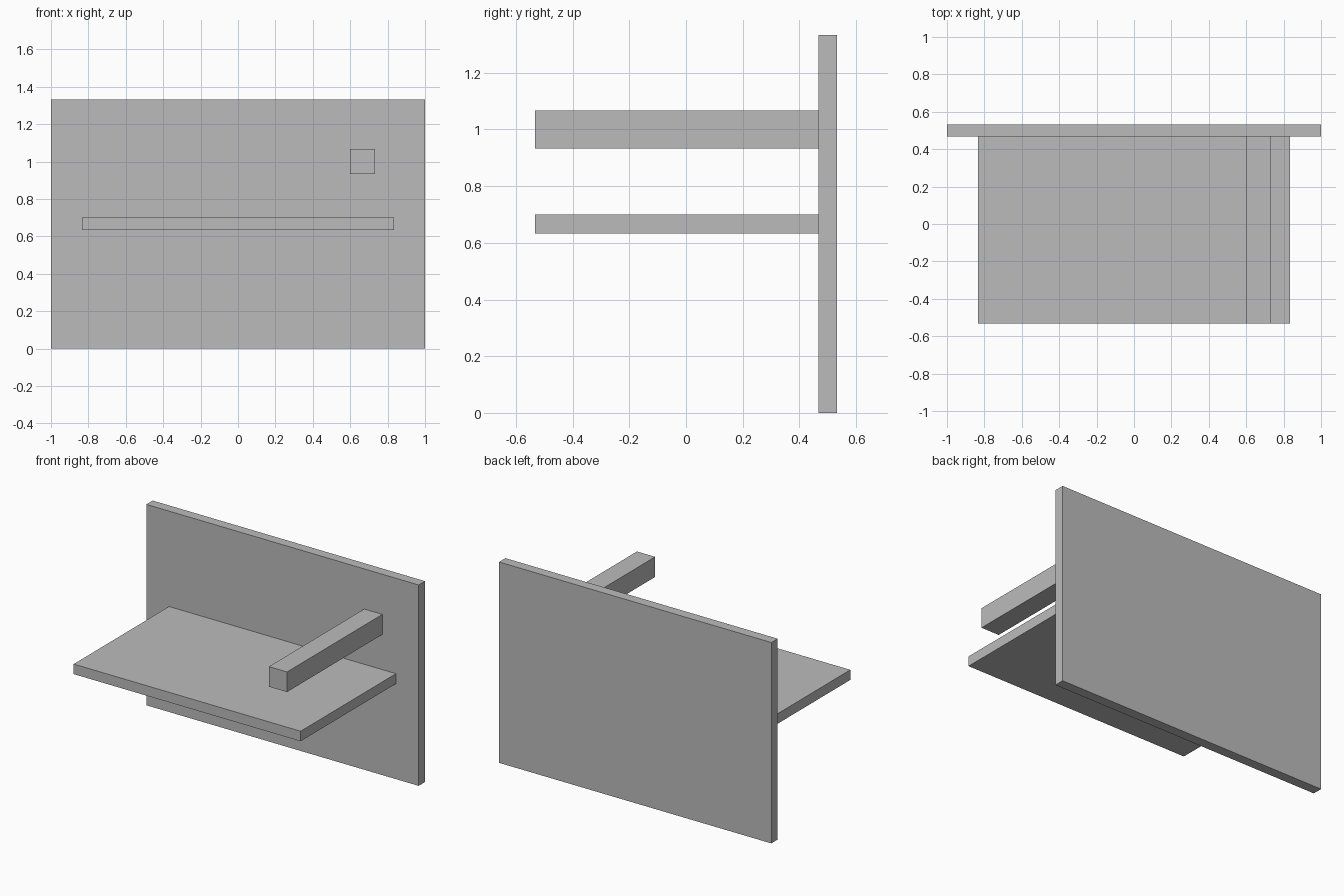
import bpy

if "Cube" in bpy.data.objects:
    bpy.data.objects.remove(bpy.data.objects["Cube"])

# Single grey finish
grey = bpy.data.materials.new("plain_grey")
grey.diffuse_color = (0.5, 0.5, 0.5, 1.0)
grey.use_nodes = True
grey.node_tree.nodes["Principled BSDF"].inputs["Base Color"].default_value = grey.diffuse_color


def box(name, low, high):
    """Axis-aligned box spanning two opposite corners."""
    centre = [(a + b) / 2 for a, b in zip(low, high)]
    bpy.ops.mesh.primitive_cube_add(size=1, location=centre)
    ob = bpy.context.object
    ob.name = name
    ob.scale = [b - a for a, b in zip(low, high)]
    bpy.ops.object.transform_apply(location=False, rotation=False, scale=True)
    ob.data.materials.append(grey)
    return ob


FRONT, JOIN, BACK = -0.5333, 0.4667, 0.5333

# Upright panel standing on the ground
box("back_panel", (-1, JOIN, 0), (1, BACK, 1.3333))
# Flat shelf projecting forward
box("shelf", (-0.8333, FRONT, 0.6333), (0.8333, JOIN, 0.7))
# Square bar above the shelf, on the right only
box("side_bar", (0.6, FRONT, 0.9333), (0.7333, JOIN, 1.0667))
